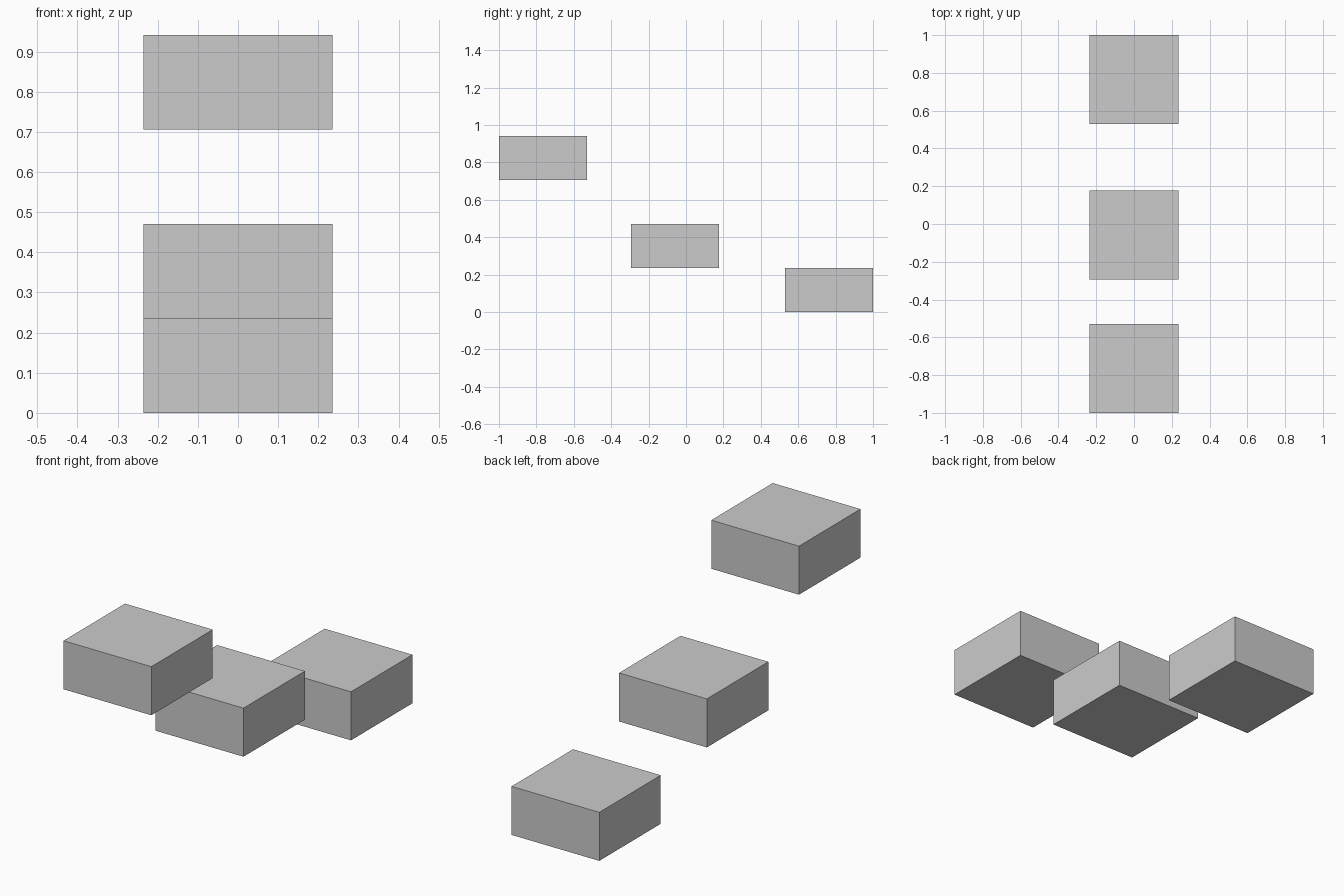
import bpy

if "Cube" in bpy.data.objects:
    bpy.data.objects.remove(bpy.data.objects["Cube"])

U = 2 / 17            # grid module: the whole run is 17 modules long
SIZE = (4 * U, 4 * U, 2 * U)


def add_block(name, y_front, z_bottom):
    """Box placed by its front edge and underside, in modules."""
    centre = (0, -1 + y_front * U + SIZE[1] / 2, z_bottom * U + SIZE[2] / 2)
    bpy.ops.mesh.primitive_cube_add(size=1, location=centre)
    block = bpy.context.object
    block.name = name
    block.scale = SIZE
    bpy.ops.object.transform_apply(location=False, rotation=False, scale=True)


# Three floating stepping blocks, descending from front to back
for name, y_front, z_bottom in (
    ("upper_block", 0, 6),
    ("middle_block", 6, 2),
    ("lower_block", 13, 0),
):
    add_block(name, y_front, z_bottom)
